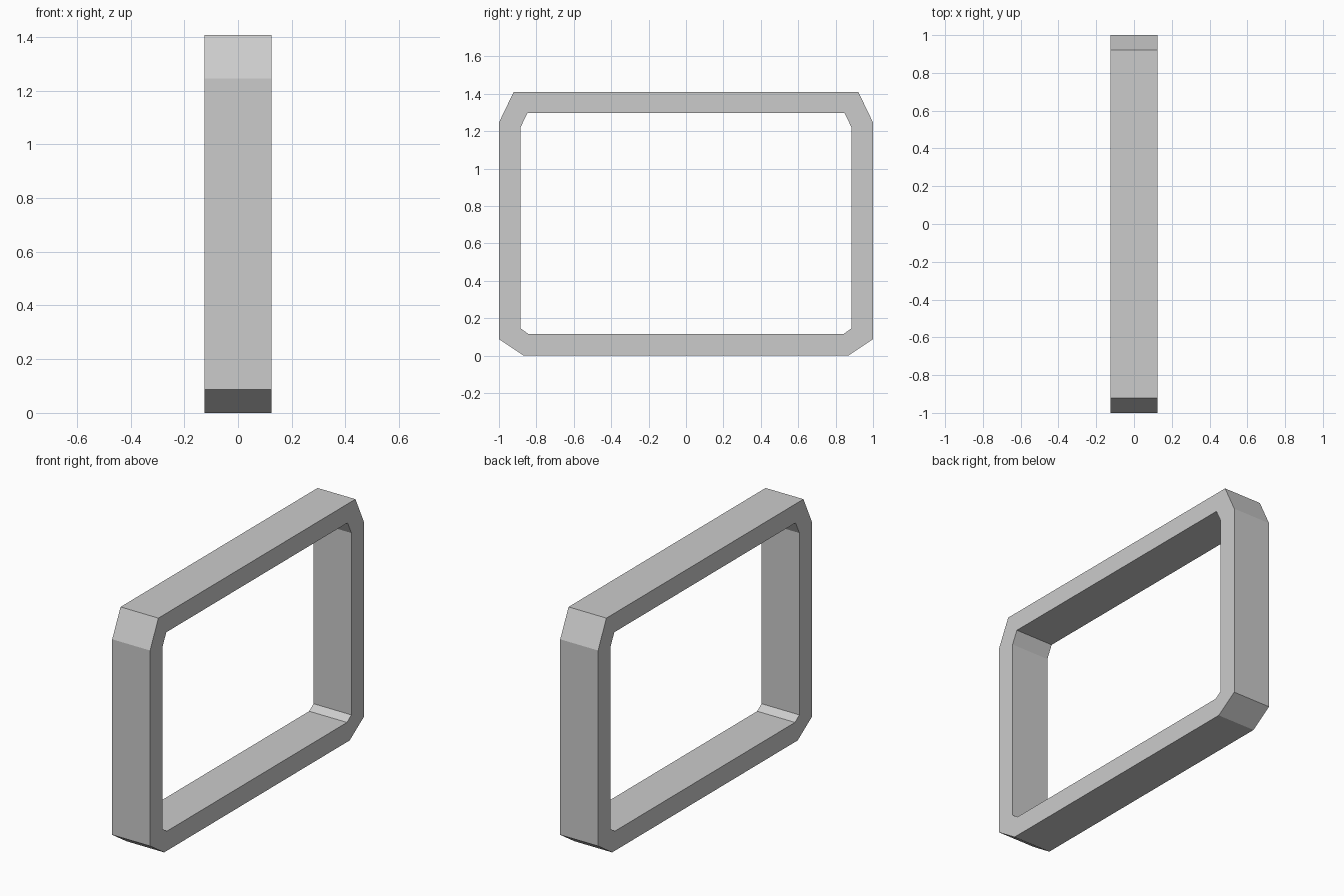
import bpy
import bmesh

if "Cube" in bpy.data.objects:
    bpy.data.objects.remove(bpy.data.objects["Cube"])

HALF_WIDTH = 0.124

# Half outlines (y, z) from bottom to top, mirrored across y = 0
OUTER = [(0.868, 0.0), (1.0, 0.088), (1.0, 1.246), (0.922, 1.408)]
INNER = [(0.843, 0.116), (0.884, 0.145), (0.884, 1.222), (0.848, 1.296)]


def full_loop(half):
    return half + [(-y, z) for y, z in reversed(half)]


def add_ring(bm, half, x):
    return [bm.verts.new((x, y, z)) for y, z in full_loop(half)]


# Rectangular frame with chamfered corners
bm = bmesh.new()
rings = [add_ring(bm, OUTER, HALF_WIDTH), add_ring(bm, INNER, HALF_WIDTH),
         add_ring(bm, INNER, -HALF_WIDTH), add_ring(bm, OUTER, -HALF_WIDTH)]
for r in range(4):
    a, b = rings[r], rings[(r + 1) % 4]
    for i in range(len(a)):
        j = (i + 1) % len(a)
        bm.faces.new((a[i], a[j], b[j], b[i]))
bmesh.ops.recalc_face_normals(bm, faces=bm.faces)

mesh = bpy.data.meshes.new("chamfered_frame")
bm.to_mesh(mesh)
bm.free()
frame = bpy.data.objects.new("chamfered_frame", mesh)
bpy.context.collection.objects.link(frame)
